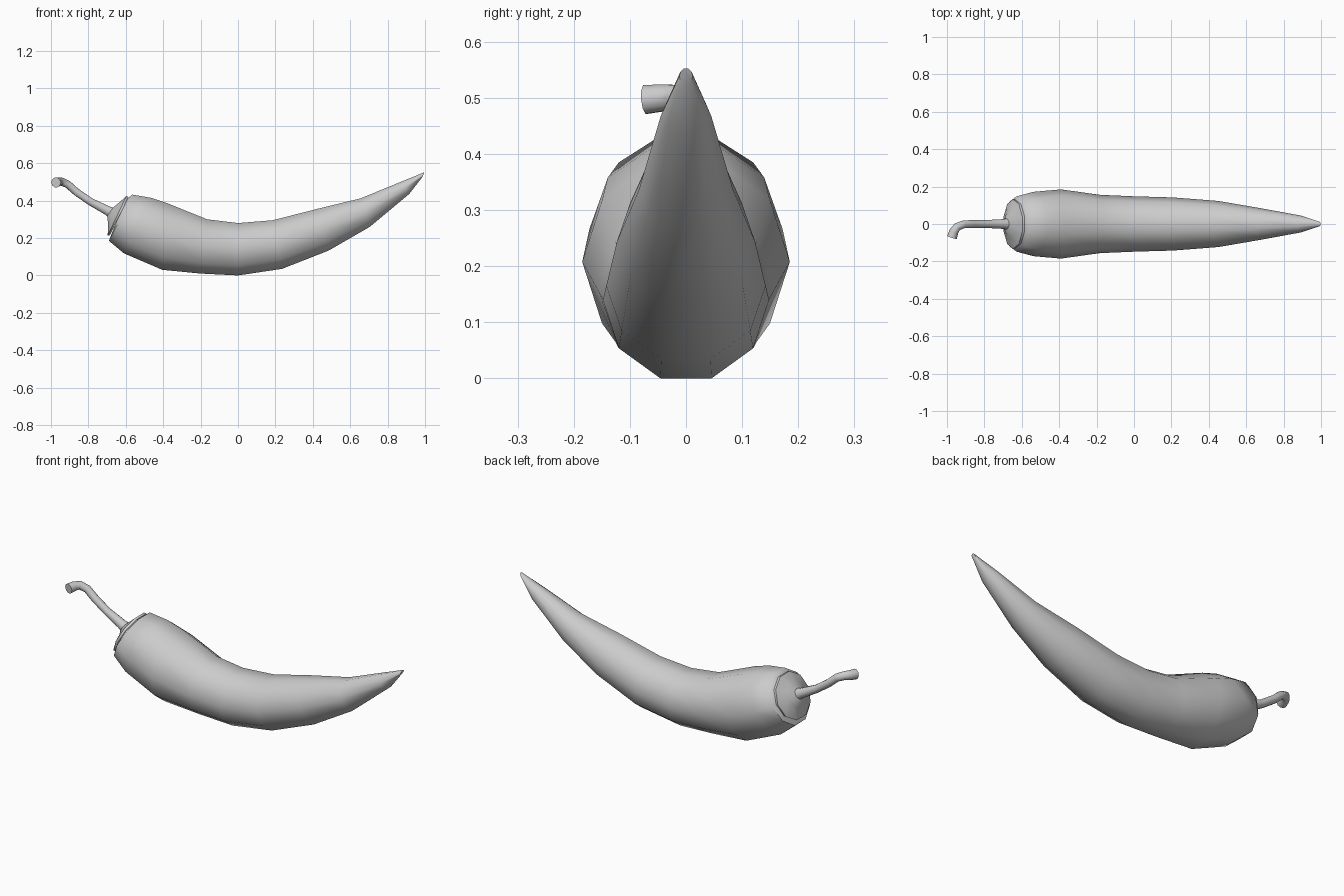
import bpy, bmesh, math
from mathutils import Vector

if "Cube" in bpy.data.objects:
    bpy.data.objects.remove(bpy.data.objects["Cube"])


def loft(name, rings, angle):
    """Skin a list of equal-length point rings and cap both ends."""
    bm = bmesh.new()
    loops = [[bm.verts.new(p) for p in r] for r in rings]
    n = len(rings[0])
    for a, b in zip(loops, loops[1:]):
        for i in range(n):
            j = (i + 1) % n
            bm.faces.new((a[i], a[j], b[j], b[i]))
    bm.faces.new(loops[0][::-1])
    bm.faces.new(loops[-1])
    bmesh.ops.recalc_face_normals(bm, faces=bm.faces)
    me = bpy.data.meshes.new(name)
    bm.to_mesh(me)
    bm.free()
    ob = bpy.data.objects.new(name, me)
    bpy.context.collection.objects.link(ob)
    bpy.ops.object.select_all(action='DESELECT')
    ob.select_set(True)
    bpy.context.view_layer.objects.active = ob
    bpy.ops.object.shade_smooth_by_angle(angle=math.radians(angle))
    return ob


def slice_ring(bx, bz, tx, tz, hw, n=10):
    """Ten-sided section between a bottom and a top point, flat side down."""
    bot, top = Vector((bx, 0, bz)), Vector((tx, 0, tz))
    c = (bot + top) / 2
    up = (top - bot) / 2 / math.cos(math.pi / n)
    side = Vector((0, hw, 0))
    return [c + side * math.cos(2 * math.pi * i / n)
            + up * math.sin(2 * math.pi * i / n) for i in range(n)]


# Curved pepper body: bottom x, z, top x, z, half width
body = [
    (-.675, .225, -.605, .40, .11),
    (-.69, .185, -.565, .432, .148),
    (-.61, .118, -.465, .415, .172),
    (-.405, .03, -.375, .385, .185),
    (-.20, .01, -.165, .30, .156),
    (0, 0, 0, .28, .148),
    (.235, .035, .185, .295, .142),
    (.485, .133, .42, .355, .123),
    (.705, .26, .655, .412, .084),
    (.915, .435, .87, .50, .045),
    (.985, .525, .997, .552, .012),
]
loft("pepper_body", [slice_ring(*r) for r in body], 60)

# Conical leaf cap at the stem end
cap = [
    (-.685, .215, -.585, .42, .13),
    (-.697, .213, -.597, .424, .132),
    (-.694, .275, -.635, .39, .07),
    (-.70, .318, -.665, .366, .029),
]
loft("cap", [slice_ring(*r) for r in cap], 50)

# Stem with a hooked end: x, y, z, radius
path = [
    (-.66, 0, .325, .034),
    (-.70, 0, .348, .026),
    (-.79, 0, .395, .021),
    (-.865, 0, .447, .021),
    (-.91, -.002, .487, .021),
    (-.945, -.015, .502, .022),
    (-.963, -.04, .50, .025),
    (-.973, -.072, .497, .027),
]
pts = [Vector(p[:3]) for p in path]
rings = []
for k, p in enumerate(path):
    t = (pts[min(k + 1, len(pts) - 1)] - pts[max(k - 1, 0)]).normalized()
    side = t.cross(Vector((0, 0, 1))).normalized()
    up = side.cross(t)
    rings.append([pts[k] + p[3] * (side * math.cos(a) + up * math.sin(a))
                  for a in (2 * math.pi * i / 10 for i in range(10))])
loft("stem", rings, 50)
